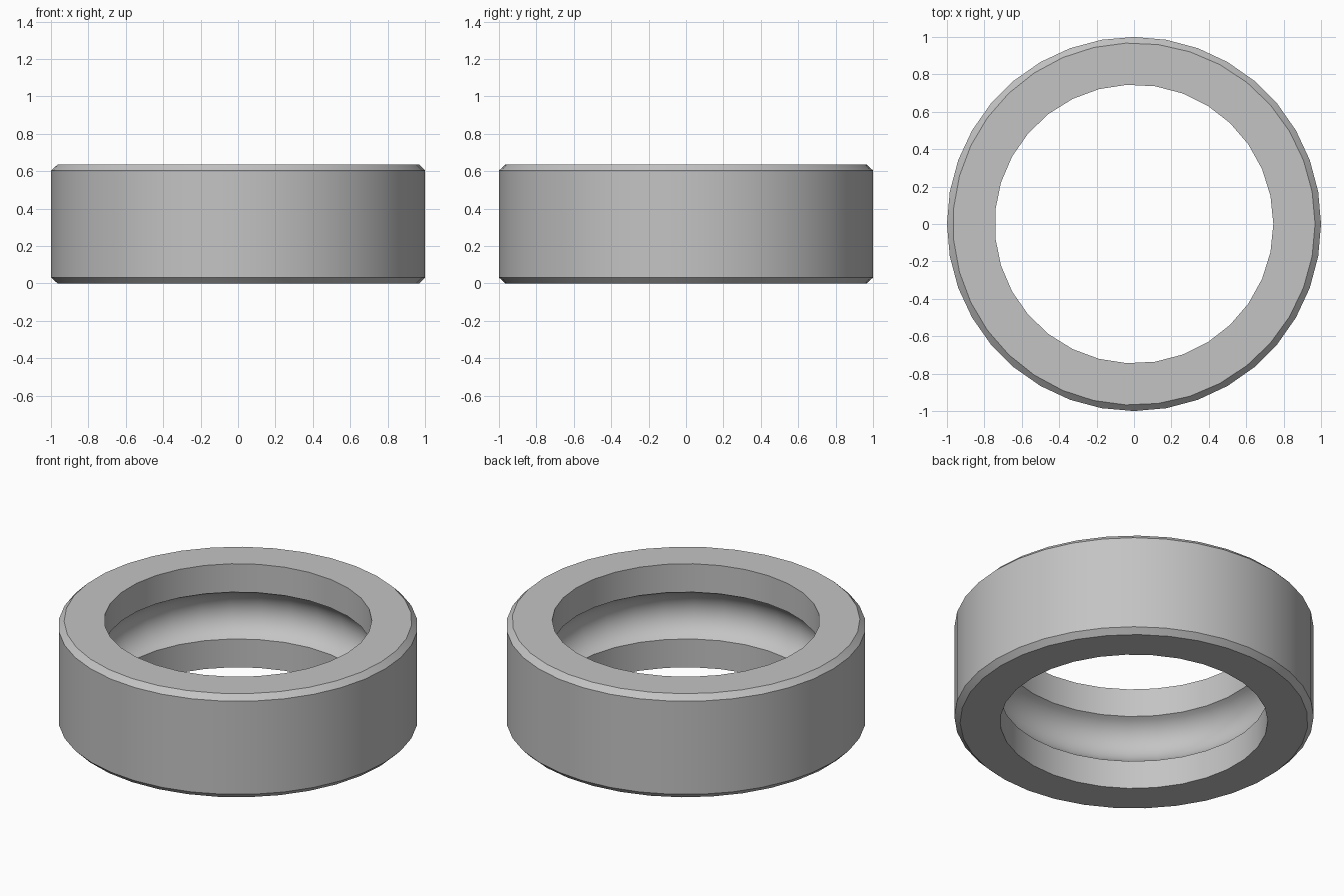
import bpy
import bmesh
from math import sin, cos, pi, asin, hypot

if "Cube" in bpy.data.objects:
    bpy.data.objects.remove(bpy.data.objects["Cube"])

WIDTH = 0.636
CHAMFER = 0.032
BORE = 0.745
OUTER_SIDES, RIM_SIDES, BORE_SIDES = 36, 35, 31

# Ball groove: circular arc that cuts into the bore
BALL = 0.157
PITCH = 0.682
GROOVE_STEPS = 14
half_angle = pi / 2 - asin((BORE - PITCH) / BALL)

# Closed cross-section as (radius, height, sides)
profile = [
    (BORE, 0, BORE_SIDES),
    (1 - CHAMFER, 0, RIM_SIDES),
    (1, CHAMFER, OUTER_SIDES),
    (1, WIDTH - CHAMFER, OUTER_SIDES),
    (1 - CHAMFER, WIDTH, RIM_SIDES),
    (BORE, WIDTH, BORE_SIDES),
]
for k in range(GROOVE_STEPS + 1):
    a = half_angle * (1 - 2 * k / GROOVE_STEPS)
    profile.append((PITCH + BALL * cos(a), WIDTH / 2 + BALL * sin(a), BORE_SIDES))

bm = bmesh.new()


def ring(radius, height, sides):
    return [bm.verts.new((radius * cos(2 * pi * k / sides),
                          radius * sin(2 * pi * k / sides), height))
            for k in range(sides)]


def stitch(a, b):
    """Join two rings, with triangles where their side counts differ."""
    na, nb = len(a), len(b)
    i = j = 0
    while i < na or j < nb:
        va, vb = a[i % na], b[j % nb]
        next_a, next_b = (i + 1) * nb, (j + 1) * na
        if na == nb:
            bm.faces.new((va, a[(i + 1) % na], b[(j + 1) % nb], vb))
            i, j = i + 1, j + 1
        elif j >= nb or (i < na and next_a <= next_b):
            bm.faces.new((va, a[(i + 1) % na], vb))
            i += 1
        else:
            bm.faces.new((va, b[(j + 1) % nb], vb))
            j += 1


# Outer race of a ball bearing
rings = [ring(*p) for p in profile]
for a, b in zip(rings, rings[1:] + rings[:1]):
    stitch(a, b)
bmesh.ops.recalc_face_normals(bm, faces=bm.faces[:])

mesh = bpy.data.meshes.new("bearing_outer_ring")
bm.to_mesh(mesh)
bm.free()
race = bpy.data.objects.new("bearing_outer_ring", mesh)
bpy.context.collection.objects.link(race)

# Plain grey metal
grey = bpy.data.materials.new("grey_metal")
grey.use_nodes = True
colour = (0.55, 0.55, 0.55, 1)
grey.diffuse_color = colour
grey.node_tree.nodes["Principled BSDF"].inputs["Base Color"].default_value = colour
mesh.materials.append(grey)

# Smooth walls, crisp chamfer and groove edges
bpy.ops.object.select_all(action="DESELECT")
race.select_set(True)
bpy.context.view_layer.objects.active = race
bpy.ops.object.shade_smooth_by_angle(angle=pi / 6)
